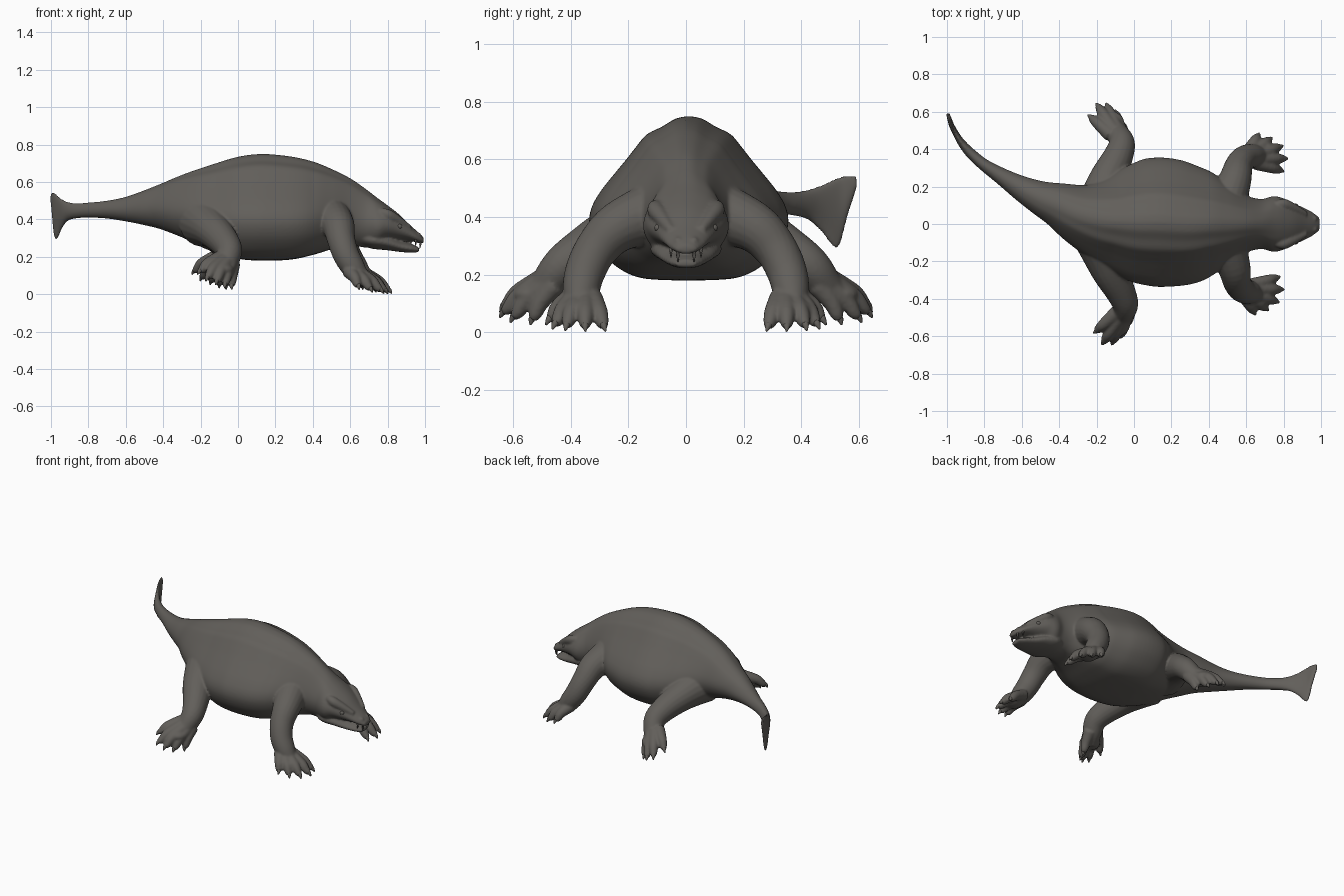
import bpy, bmesh, math
from mathutils import Vector, Matrix

if "Cube" in bpy.data.objects:
    bpy.data.objects.remove(bpy.data.objects["Cube"])

hide = bpy.data.materials.new("dark grey brown hide")
hide.diffuse_color = (0.122, 0.114, 0.103, 1)
hide.use_nodes = True
hide.node_tree.nodes["Principled BSDF"].inputs["Base Color"].default_value = hide.diffuse_color


def spline(pts, sub):
    """Catmull-Rom through tuples of any length."""
    out = []
    for i in range(len(pts) - 1):
        a, b, c, d = (pts[max(i - 1, 0)], pts[i], pts[i + 1], pts[min(i + 2, len(pts) - 1)])
        for k in range(sub):
            t = k / sub
            out.append([0.5 * (2 * q + (r - p) * t + (2 * p - 5 * q + 4 * r - s) * t * t
                               + (3 * q - p - 3 * r + s) * t ** 3)
                        for p, q, r, s in zip(a, b, c, d)])
    return out + [list(pts[-1])]


def skin(bm, rings):
    """Bridge closed rings of points and cap both ends."""
    vs = [[bm.verts.new(p) for p in ring] for ring in rings]
    n = len(vs[0])
    for r, s in zip(vs, vs[1:]):
        for i in range(n):
            bm.faces.new((r[i], r[(i + 1) % n], s[(i + 1) % n], s[i]))
    bm.faces.new(vs[0])
    bm.faces.new(vs[-1])


# half cross-section of the trunk: (share of half width, share of height)
HALF = spline([(0, 0), (.28, .003), (.5, .018), (.68, .065), (.82, .135), (.94, .23), (1, .34),
               (.98, .44), (.89, .54), (.76, .64), (.63, .735), (.52, .82), (.42, .89),
               (.27, .935), (.13, .985), (0, 1)], 3)


def trunk(bm, rows):
    """Loft rows of (x, y, z bottom, z top, half width)."""
    rows = spline(rows, 6)
    last = len(HALF) - 1
    rings = []
    for i, (x, y, zb, zt, w) in enumerate(rows):
        p, q = rows[max(i - 1, 0)], rows[min(i + 1, len(rows) - 1)]
        t = Vector((q[0] - p[0], q[1] - p[1], 0)).normalized()
        side = Vector((-t.y, t.x, 0))
        f = min(0.75, max(0, abs(x - 0.15) - 0.25) * 2)   # rounder towards the ends
        prof = []
        for k, (u, v) in enumerate(HALF):
            a = math.pi * k / last
            prof.append((u + (math.sin(a) - u) * f, v + ((1 - math.cos(a)) / 2 - v) * f))
        loop = prof + [(-u, v) for u, v in prof[last - 1:0:-1]]
        rings.append([Vector((x, y, zb + (zt - zb) * v)) + side * w * u for u, v in loop])
    skin(bm, rings)


def tube(bm, pts, sub=5, n=20):
    """Round limb through (x, y, z, radius) points."""
    rows = spline(pts, sub)
    rings = []
    for i, row in enumerate(rows):
        p, q = rows[max(i - 1, 0)], rows[min(i + 1, len(rows) - 1)]
        m = (Vector(q[:3]) - Vector(p[:3])).to_track_quat('Z', 'Y')
        rings.append([Vector(row[:3]) + m @ Vector((row[3] * math.cos(2 * math.pi * k / n),
                                                    row[3] * math.sin(2 * math.pi * k / n), 0))
                      for k in range(n)])
    skin(bm, rings)


def ball(bm, c, s):
    bmesh.ops.create_uvsphere(bm, u_segments=24, v_segments=14, radius=1,
                              matrix=Matrix.Translation(c) @ Matrix.Diagonal((*s, 1)))


def finish(bm, name):
    bmesh.ops.recalc_face_normals(bm, faces=bm.faces[:])
    me = bpy.data.meshes.new(name)
    bm.to_mesh(me)
    bm.free()
    me.materials.append(hide)
    ob = bpy.data.objects.new(name, me)
    bpy.context.collection.objects.link(ob)
    for p in me.polygons:
        p.use_smooth = True
    return ob


body, claws = bmesh.new(), bmesh.new()

# tail fin, tail, trunk, neck and upper head
trunk(body, [
    (-.996, .592, .50, .542, .009), (-.986, .56, .40, .545, .012), (-.974, .525, .29, .537, .014),
    (-.945, .47, .35, .512, .017), (-.915, .425, .39, .495, .022),
    (-.87, .375, .405, .487, .028), (-.80, .315, .41, .49, .033), (-.70, .25, .405, .50, .047),
    (-.60, .19, .39, .52, .068), (-.50, .14, .37, .555, .093), (-.40, .10, .345, .595, .125),
    (-.28, .05, .30, .645, .175), (-.15, .02, .235, .69, .245), (0, .01, .19, .735, .32),
    (.13, .01, .18, .75, .345), (.28, 0, .185, .737, .328), (.40, 0, .21, .71, .285),
    (.50, 0, .24, .67, .22), (.60, 0, .26, .62, .155), (.68, 0, .25, .565, .135),
    (.745, 0, .255, .515, .15), (.80, 0, .285, .475, .138), (.86, 0, .288, .428, .11),
    (.92, 0, .285, .37, .082), (.96, 0, .275, .335, .06), (.993, 0, .272, .303, .032)])

# lower jaw
trunk(body, [(.66, 0, .26, .36, .10), (.72, 0, .243, .35, .125), (.80, 0, .235, .325, .108),
             (.87, 0, .226, .288, .08), (.93, 0, .222, .268, .058), (.968, 0, .226, .25, .035)])

# tips of the toes on the +y side
HAND = [(.665, .475, .045), (.73, .455, .03), (.785, .415, .025), (.81, .35, .022),
        (.79, .285, .022)]
FOOT = [(-.235, .575, .125), (-.195, .635, .09), (-.145, .635, .07), (-.10, .60, .053),
        (-.065, .535, .045)]
FRONT_LEG = [(.49, .10, .42, .11), (.54, .235, .365, .088), (.56, .31, .29, .075),
             (.59, .35, .21, .07), (.635, .365, .14, .063), (.68, .37, .09, .045)]
HIND_LEG = [(-.18, .08, .39, .14), (-.14, .24, .345, .10), (-.085, .36, .28, .08),
            (-.065, .43, .23, .07), (-.085, .48, .17, .06), (-.115, .53, .12, .045)]


def limb(leg, tips, wrist, fan, sy, dx):
    """One leg with its five clawed toes; fan spreads the toe roots."""
    place = lambda p: Vector((p[0] + dx, p[1] * sy, p[2]))
    last = len(leg) - 1
    tube(body, [(p[0] + dx * i / last, p[1] * sy, p[2], p[3]) for i, p in enumerate(leg)])
    w = place(wrist)
    mid = sum((place(t) for t in tips), Vector()) / len(tips)
    ball(body, w.lerp(mid, .45), (.066, .066, .038))
    for t in tips:
        e = place(t)
        s = w + (e - mid) * fan
        k = s.lerp(e, .6) + Vector((0, 0, .012))
        tube(body, [(*s, .04), (*k, .031), (*s.lerp(e, .85), .024), (*e, .015)], n=14)
        tip = e + (e - w).normalized() * .014
        tip.z = max(e.z - .02, .003)
        tube(claws, [(*s.lerp(e, .88), .014), (*e, .012), (*tip, .003)], sub=3, n=10)


for sy in (1, -1):
    limb(FRONT_LEG, HAND, (.64, .362, .12), .3, sy, 0 if sy > 0 else -.02)
    limb(HIND_LEG, FOOT, (-.09, .485, .175), .4, sy, 0 if sy > 0 else .03)
    # brow ridge and nostril bump
    tube(body, [(.76, .10 * sy, .44, .022), (.80, .105 * sy, .425, .03),
                (.85, .085 * sy, .397, .026), (.92, .052 * sy, .353, .015)])
    ball(body, (.958, .028 * sy, .318), (.022, .016, .014))

# fuse everything into one soft skin
ob = finish(body, "body")
bpy.context.view_layer.objects.active = ob
ob.select_set(True)
rm = ob.modifiers.new("fuse", 'REMESH')
rm.mode = 'VOXEL'
rm.voxel_size = .0072
rm.use_smooth_shade = True
sm = ob.modifiers.new("soften", 'SMOOTH')
sm.factor = .5
sm.iterations = 4
for m in ("fuse", "soften"):
    bpy.ops.object.modifier_apply(modifier=m)
if not ob.data.materials:
    ob.data.materials.append(hide)

finish(claws, "claws")

# eyes
eyes = bmesh.new()
for sy in (1, -1):
    ball(eyes, (.862, .096 * sy, .362), (.016, .014, .014))
finish(eyes, "eyes")

# teeth: two big fangs and a smaller pair behind them
teeth = bmesh.new()
for sy in (1, -1):
    for x, y, ln, r in [(.972, .028, .04, .01), (.948, .052, .024, .007)]:
        tube(teeth, [(x, y * sy, .292, r), (x + .004, y * sy, .28, r * .9),
                     (x, y * sy, .283 - ln, .001)], sub=3, n=10)
finish(teeth, "teeth")
